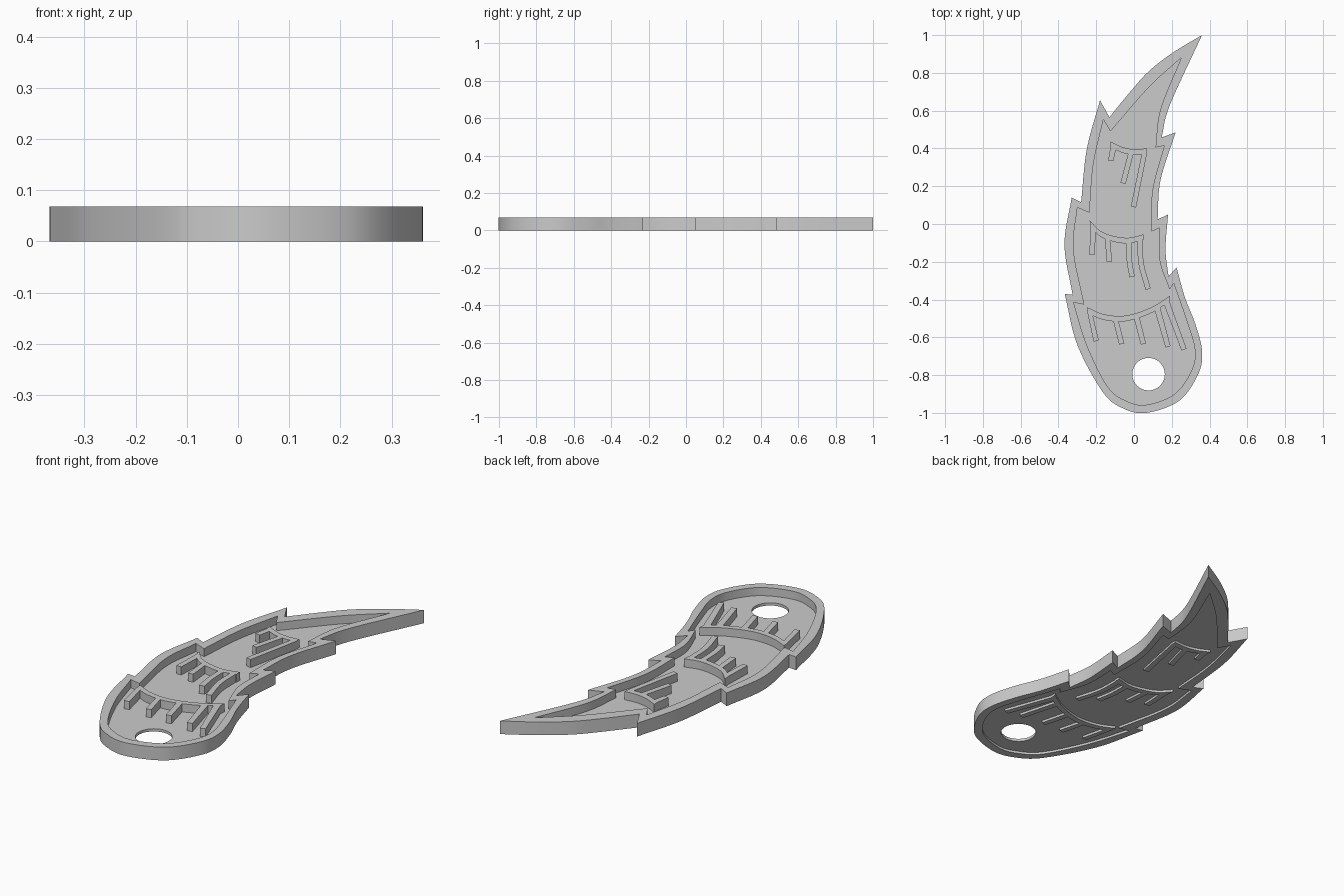
import bpy
import bmesh
import math
from mathutils import Vector

if "Cube" in bpy.data.objects:
    bpy.data.objects.remove(bpy.data.objects["Cube"], do_unlink=True)

HEIGHT = 0.068
FLOOR_BOTTOM, FLOOR_TOP = 0.012, 0.026
BAND = 0.03

grey = bpy.data.materials.new("plain grey")
grey.use_nodes = True
grey.diffuse_color = (0.6, 0.6, 0.6, 1)
grey.node_tree.nodes["Principled BSDF"].inputs["Base Color"].default_value = (0.6, 0.6, 0.6, 1)


def smooth_path(points, steps=8):
    """Smooth curve through the points, with free ends."""
    p = [Vector(q) for q in points]
    if len(p) == 2:
        return p
    p = [2 * p[0] - p[1]] + p + [2 * p[-1] - p[-2]]
    path = []
    for a, b, c, d in zip(p, p[1:], p[2:], p[3:]):
        for i in range(steps):
            t = i / steps
            path.append(0.5 * (2 * b + (c - a) * t + (2 * a - 5 * b + 4 * c - d) * t * t
                               + (3 * b - a - 3 * c + d) * t ** 3))
    return path + [p[-2]]


def outline(segments):
    """Closed loop of smooth segments that meet at sharp corners."""
    loop = []
    for i, seg in enumerate(segments):
        corner = segments[(i + 1) % len(segments)][0]
        loop += smooth_path(seg + [corner])[:-1]
    return loop


def slab(name, loops, bottom, top):
    """Flat plate bounded by the loops; inner loops become holes."""
    bm = bmesh.new()
    for loop in loops:
        verts = [bm.verts.new((p.x, p.y, bottom)) for p in loop]
        for a, b in zip(verts, verts[1:] + verts[:1]):
            bm.edges.new((a, b))
    bmesh.ops.triangle_fill(bm, edges=bm.edges[:], use_beauty=True, use_dissolve=False)
    extruded = bmesh.ops.extrude_face_region(bm, geom=bm.faces[:], use_keep_orig=True)
    moved = [g for g in extruded["geom"] if isinstance(g, bmesh.types.BMVert)]
    bmesh.ops.translate(bm, verts=moved, vec=(0, 0, top - bottom))
    bmesh.ops.recalc_face_normals(bm, faces=bm.faces[:])
    mesh = bpy.data.meshes.new(name)
    bm.to_mesh(mesh)
    bm.free()
    mesh.materials.append(grey)
    obj = bpy.data.objects.new(name, mesh)
    bpy.context.collection.objects.link(obj)
    bpy.ops.object.select_all(action='DESELECT')
    obj.select_set(True)
    bpy.context.view_layer.objects.active = obj
    bpy.ops.object.shade_smooth_by_angle(angle=math.radians(30))
    return obj


def comb(name, spine, legs, half=0.014):
    """Curved band with thin legs hanging from its lower edge."""
    top = smooth_path(spine)

    def lower(x):
        x = min(max(x, top[0].x), top[-1].x)
        for a, b in zip(top, top[1:]):
            if x <= b.x:
                break
        y = a.y + (b.y - a.y) * (x - a.x) / (b.x - a.x)
        return Vector((x, y - BAND))

    pieces = [(p.x, [lower(p.x)]) for p in top
              if all(abs(p.x - leg[0][0]) > half + 0.004 for leg in legs)]
    for leg in legs:
        path = smooth_path(leg)
        side = []
        for i, p in enumerate(path):
            d = (path[min(i + 1, len(path) - 1)] - path[max(i - 1, 0)]).normalized()
            side.append((p + half * Vector((-d.y, d.x)), p - half * Vector((-d.y, d.x))))
        right = [lower(path[0].x + half)] + [s[0] for s in side[1:]]
        left = [s[1] for s in side[:0:-1]] + [lower(path[0].x - half)]
        pieces.append((path[0].x, right + left))
    pieces.sort(key=lambda piece: -piece[0])
    loop = top + [p for _, pts in pieces for p in pts]
    return slab(name, [loop], 0, HEIGHT)


# Outer edge: tip, left barbs, rounded base, right barbs
outer = outline([
    [(0.36, 1.0), (0.21, 0.91), (0.08, 0.81), (-0.02, 0.7)],
    [(-0.13, 0.565)],
    [(-0.18, 0.655), (-0.25, 0.395)],
    [(-0.28, 0.115)],
    [(-0.33, 0.14), (-0.368, -0.11)],
    [(-0.325, -0.375)],
    [(-0.367, -0.37), (-0.3, -0.64), (-0.165, -0.89), (-0.06, -0.975), (0.065, -1.0),
     (0.24, -0.935), (0.342, -0.79), (0.36, -0.67), (0.325, -0.53), (0.27, -0.39)],
    [(0.225, -0.23)],
    [(0.183, -0.278), (0.167, -0.135)],
    [(0.18, 0.05)],
    [(0.125, 0.024), (0.14, 0.23)],
    [(0.22, 0.485)],
    [(0.146, 0.458), (0.19, 0.63)],
])

# Inner edge of the rim
inner = outline([
    [(0.25, 0.88), (0.08, 0.725)],
    [(-0.125, 0.49)],
    [(-0.162, 0.553), (-0.215, 0.315)],
    [(-0.236, 0.06)],
    [(-0.3, 0.087), (-0.32, -0.135)],
    [(-0.263, -0.427)],
    [(-0.32, -0.415), (-0.25, -0.64), (-0.14, -0.86), (-0.04, -0.937), (0.066, -0.957),
     (0.215, -0.9), (0.305, -0.775), (0.322, -0.665), (0.285, -0.53)],
    [(0.21, -0.315)],
    [(0.188, -0.347), (0.135, -0.19)],
    [(0.135, -0.02)],
    [(0.093, -0.04), (0.098, 0.18)],
    [(0.16, 0.415)],
    [(0.114, 0.405), (0.14, 0.607)],
])

# Ring hole near the base
hole = [Vector((0.077 + 0.086 * math.cos(a), -0.795 + 0.086 * math.sin(a)))
        for a in (math.tau * i / 48 for i in range(48))]

slab("rim", [outer, inner], 0, HEIGHT)
slab("floor_plate", [inner, hole], FLOOR_BOTTOM, FLOOR_TOP)

# Feather details: one curved band per row
comb("upper_feather_row",
     [(-0.125, 0.437), (-0.06, 0.407), (0.0, 0.396), (0.07, 0.4)],
     [[(-0.11, 0.42), (-0.123, 0.335)],
      [(-0.018, 0.38), (-0.058, 0.215)],
      [(0.054, 0.39), (-0.003, 0.09)]])
comb("middle_feather_row",
     [(-0.235, 0.02), (-0.18, -0.035), (-0.11, -0.063), (-0.03, -0.073), (0.05, -0.055)],
     [[(-0.217, -0.03), (-0.222, -0.165)],
      [(-0.14, -0.07), (-0.13, -0.2)],
      [(-0.028, -0.09), (-0.025, -0.19), (-0.01, -0.28)],
      [(0.032, -0.08), (0.038, -0.21), (0.075, -0.345)]])
comb("lower_feather_row",
     [(-0.25, -0.44), (-0.17, -0.475), (-0.08, -0.487), (0.0, -0.475), (0.1, -0.437),
      (0.19, -0.38)],
     [[(-0.232, -0.47), (-0.2, -0.62)],
      [(-0.095, -0.5), (-0.065, -0.635)],
      [(0.015, -0.5), (0.05, -0.635)],
      [(0.125, -0.455), (0.18, -0.65)],
      [(0.174, -0.41), (0.265, -0.665)]])
